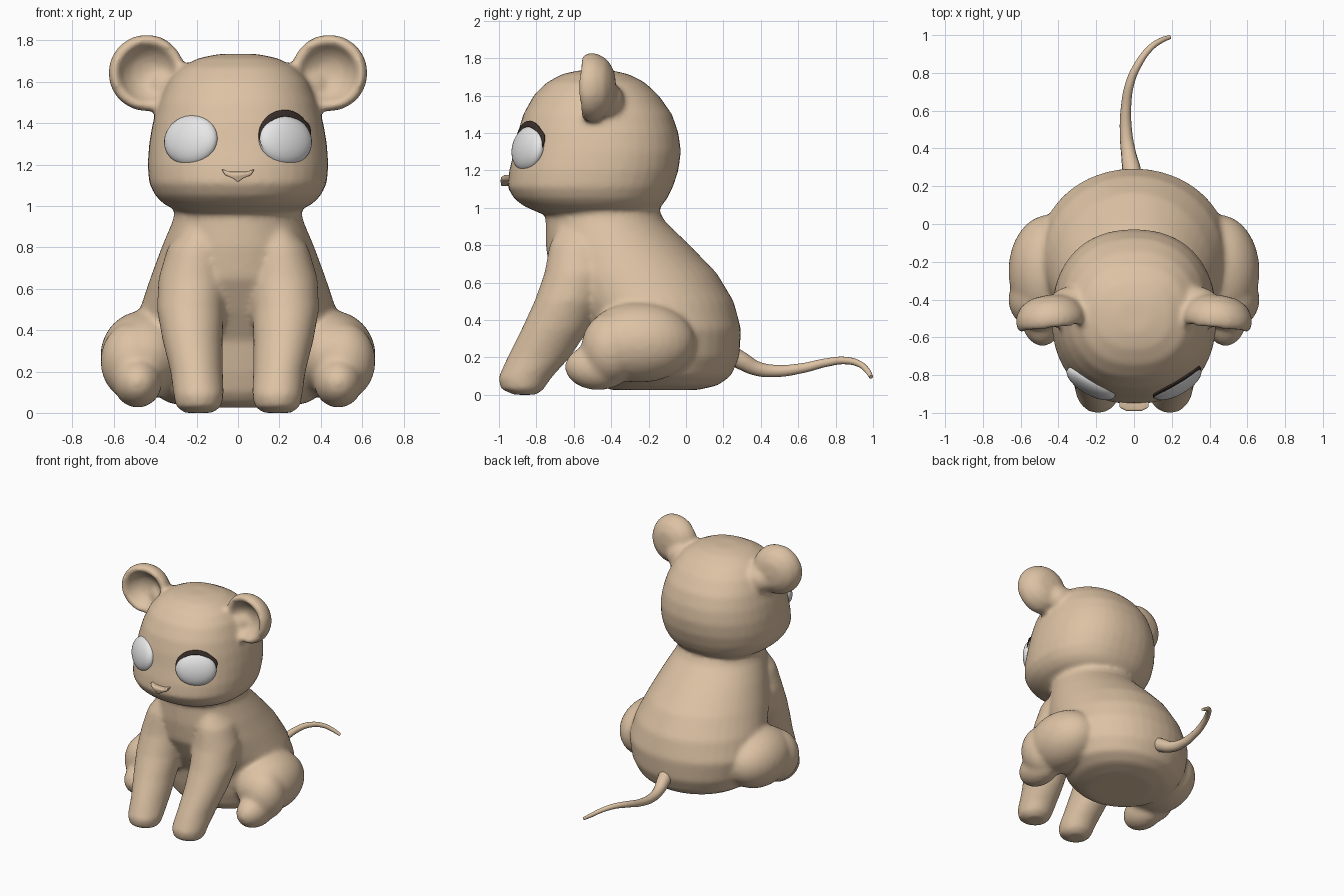
import bpy, bmesh, math
from mathutils import Matrix, Vector

if "Cube" in bpy.data.objects:
    bpy.data.objects.remove(bpy.data.objects["Cube"])


def material(name, rgb):
    m = bpy.data.materials.new(name)
    m.diffuse_color = (*rgb, 1)
    m.use_nodes = True
    m.node_tree.nodes["Principled BSDF"].inputs["Base Color"].default_value = m.diffuse_color
    return m


FUR = material("tan fur", (0.72, 0.54, 0.37))
WHITE = material("eye white", (0.8, 0.8, 0.8))
DARK = material("dark brown", (0.045, 0.03, 0.025))


def make(name, bm, mat):
    bmesh.ops.recalc_face_normals(bm, faces=bm.faces)
    me = bpy.data.meshes.new(name)
    bm.to_mesh(me)
    bm.free()
    ob = bpy.data.objects.new(name, me)
    bpy.context.collection.objects.link(ob)
    me.materials.append(mat)
    return ob


def activate(ob):
    bpy.ops.object.select_all(action='DESELECT')
    ob.select_set(True)
    bpy.context.view_layer.objects.active = ob


def finish(ob):
    activate(ob)
    for m in list(ob.modifiers):
        bpy.ops.object.modifier_apply(modifier=m.name)
    bpy.ops.object.shade_smooth()


def bridge(bm, loops):
    n = len(loops[0])
    for a, b in zip(loops, loops[1:]):
        for i in range(n):
            j = (i + 1) % n
            bm.faces.new((a[i], a[j], b[j], b[i]))
    bm.faces.new(loops[0])
    bm.faces.new(loops[-1])


def loft(bm, rings, p=2.0, side=1, n=40):
    """Horizontal superellipse rings: (z, centre x, front y, back y, half width)."""
    loops = []
    for z, cx, yf, yb, hw in rings:
        loop = []
        for i in range(n):
            a = 2 * math.pi * i / n
            c, s = math.cos(a), math.sin(a)
            x = math.copysign(abs(c) ** (2 / p), c) * hw
            y = math.copysign(abs(s) ** (2 / p), s) * (yb - yf) / 2
            loop.append(bm.verts.new((side * cx + x, (yf + yb) / 2 + y, z)))
        loops.append(loop)
    bridge(bm, loops)


def ball(bm, centre, radii, rot=Matrix()):
    m = Matrix.Translation(centre) @ rot @ Matrix.Diagonal((*radii, 1))
    bmesh.ops.create_uvsphere(bm, u_segments=32, v_segments=20, radius=1, matrix=m)


def cup(bm, centre, rot, profile, n=32):
    """Turned solid around local -y; profile is (radius, forward)."""
    m = Matrix.Translation(centre) @ rot
    loops = []
    for r, d in profile:
        loops.append([bm.verts.new(m @ Vector((r * math.cos(2 * math.pi * i / n), -d,
                      r * math.sin(2 * math.pi * i / n)))) for i in range(n)])
    bridge(bm, loops)


bm = bmesh.new()
# torso
loft(bm, [(0.025, 0, -0.40, 0.06, 0.22), (0.05, 0, -0.46, 0.17, 0.34),
          (0.10, 0, -0.50, 0.24, 0.42), (0.20, 0, -0.53, 0.285, 0.47),
          (0.35, 0, -0.56, 0.295, 0.50), (0.50, 0, -0.65, 0.255, 0.475),
          (0.65, 0, -0.73, 0.165, 0.425), (0.80, 0, -0.75, 0.02, 0.37),
          (0.93, 0, -0.75, -0.115, 0.315), (1.0, 0, -0.75, -0.15, 0.30),
          (1.1, 0, -0.7, -0.2, 0.28)])
# head
loft(bm, [(0.97, 0, -0.78, -0.20, 0.28), (1.01, 0, -0.87, -0.13, 0.36),
          (1.05, 0, -0.92, -0.10, 0.40), (1.11, 0, -0.955, -0.07, 0.43),
          (1.20, 0, -0.945, -0.04, 0.437), (1.30, 0, -0.92, -0.027, 0.43),
          (1.40, 0, -0.90, -0.04, 0.413), (1.50, 0, -0.87, -0.075, 0.385),
          (1.60, 0, -0.815, -0.145, 0.34), (1.67, 0, -0.745, -0.22, 0.28),
          (1.715, 0, -0.66, -0.31, 0.19), (1.735, 0, -0.57, -0.40, 0.09)], p=2.25)

EAR = [(0.01, -0.10), (0.09, -0.09), (0.15, -0.055), (0.183, 0.0), (0.187, 0.045),
       (0.17, 0.08), (0.145, 0.075), (0.115, 0.03), (0.07, -0.005), (0.01, -0.02)]
for s in (1, -1):
    # ears
    cup(bm, (s * 0.445, -0.475, 1.643), Matrix.Rotation(s * -0.12, 4, 'Z'), EAR)
    ball(bm, (s * 0.33, -0.42, 1.57), (0.12, 0.09, 0.1))
    # front legs
    loft(bm, [(0.0, 0.19, -0.92, -0.80, 0.07), (0.03, 0.19, -0.99, -0.76, 0.11),
              (0.09, 0.19, -1.005, -0.72, 0.122), (0.20, 0.20, -0.955, -0.62, 0.127),
              (0.35, 0.22, -0.88, -0.52, 0.145), (0.50, 0.23, -0.81, -0.45, 0.162),
              (0.65, 0.22, -0.757, -0.40, 0.165), (0.80, 0.20, -0.73, -0.40, 0.14),
              (0.90, 0.18, -0.68, -0.45, 0.08)], side=s)
    # hind legs: thigh, knee and foot
    ball(bm, (s * 0.45, -0.25, 0.28), (0.215, 0.30, 0.215))
    ball(bm, (s * 0.505, -0.40, 0.25), (0.16, 0.16, 0.19))
    ball(bm, (s * 0.485, -0.47, 0.148), (0.118, 0.178, 0.123))
body = make("body", bm, FUR)
mod = body.modifiers.new("merge", 'REMESH')
mod.mode = 'VOXEL'
mod.voxel_size = 0.015
mod = body.modifiers.new("soften", 'SMOOTH')
mod.factor = 0.5
mod.iterations = 12
finish(body)

# eyes
for s, label in ((1, "left"), (-1, "right")):
    rot = Matrix.Rotation(s * math.radians(30), 4, 'Z') @ Matrix.Rotation(math.radians(-11), 4, 'X')
    centre = Vector((s * 0.228, -0.843, 1.318))
    bm = bmesh.new()
    ball(bm, centre, (0.145, 0.058, 0.122), rot)
    finish(make(label + "_eye", bm, WHITE))
    if s == 1:
        # dark lash: a crescent over the top of one eye, laid on the face
        bm = bmesh.new()
        rows = []
        for i in range(41):
            a = math.radians(-25 + 225 * i / 40)
            w = 0.02 + 0.17 * max(0, math.sin(math.pi * i / 40))
            w += 0.10 * math.exp(-((i - 9) / 2.5) ** 2)
            row = []
            for k in range(5):
                r = 0.92 + (0.08 + w) * k / 4
                row.append(bm.verts.new(centre + rot @ Vector(
                    (0.145 * r * math.cos(a), -0.03, 0.122 * r * math.sin(a)))))
            rows.append(row)
        for a, b in zip(rows, rows[1:]):
            for k in range(4):
                bm.faces.new((a[k], b[k], b[k + 1], a[k + 1]))
        lash = make("eye_lash", bm, DARK)
        m = lash.modifiers.new("lay", 'SHRINKWRAP')
        m.target = body
        m.wrap_mode = 'ABOVE_SURFACE'
        m.offset = 0.01
        m = lash.modifiers.new("thick", 'SOLIDIFY')
        m.thickness = 0.008
        m.offset = 0
        finish(lash)

# nose: small winged wedge
outline = [(-0.08, 1.178), (-0.04, 1.166), (0.04, 1.166), (0.08, 1.178),
           (0.062, 1.148), (0.028, 1.135), (0, 1.115), (-0.028, 1.135), (-0.062, 1.148)]
bm = bmesh.new()
front = [bm.verts.new((x, -0.99 + 3 * x * x, z)) for x, z in outline]
back = [bm.verts.new((x, -0.91, z)) for x, z in outline]
bridge(bm, [back, front])
nose = make("nose", bm, FUR)
m = nose.modifiers.new("round", 'BEVEL')
m.width = 0.006
m.segments = 2
finish(nose)

# tail: tapered curve
path = [(0, 0.22, 0.23, 0.05), (-0.015, 0.30, 0.18, 0.048), (-0.03, 0.38, 0.14, 0.039),
        (-0.042, 0.48, 0.127, 0.033), (-0.042, 0.62, 0.142, 0.027),
        (-0.02, 0.75, 0.172, 0.023), (0.025, 0.85, 0.183, 0.02),
        (0.085, 0.93, 0.163, 0.017), (0.14, 0.97, 0.128, 0.015), (0.19, 0.99, 0.095, 0.011)]
cu = bpy.data.curves.new("tail", 'CURVE')
cu.dimensions = '3D'
cu.bevel_depth = 1.0
cu.bevel_resolution = 5
cu.use_fill_caps = True
sp = cu.splines.new('BEZIER')
sp.bezier_points.add(len(path) - 1)
for bp, (x, y, z, r) in zip(sp.bezier_points, path):
    bp.co = (x, y, z)
    bp.radius = r
    bp.handle_left_type = bp.handle_right_type = 'AUTO'
cu.materials.append(FUR)
tail = bpy.data.objects.new("tail", cu)
bpy.context.collection.objects.link(tail)
activate(tail)
bpy.ops.object.convert(target='MESH')
bpy.ops.object.shade_smooth()
